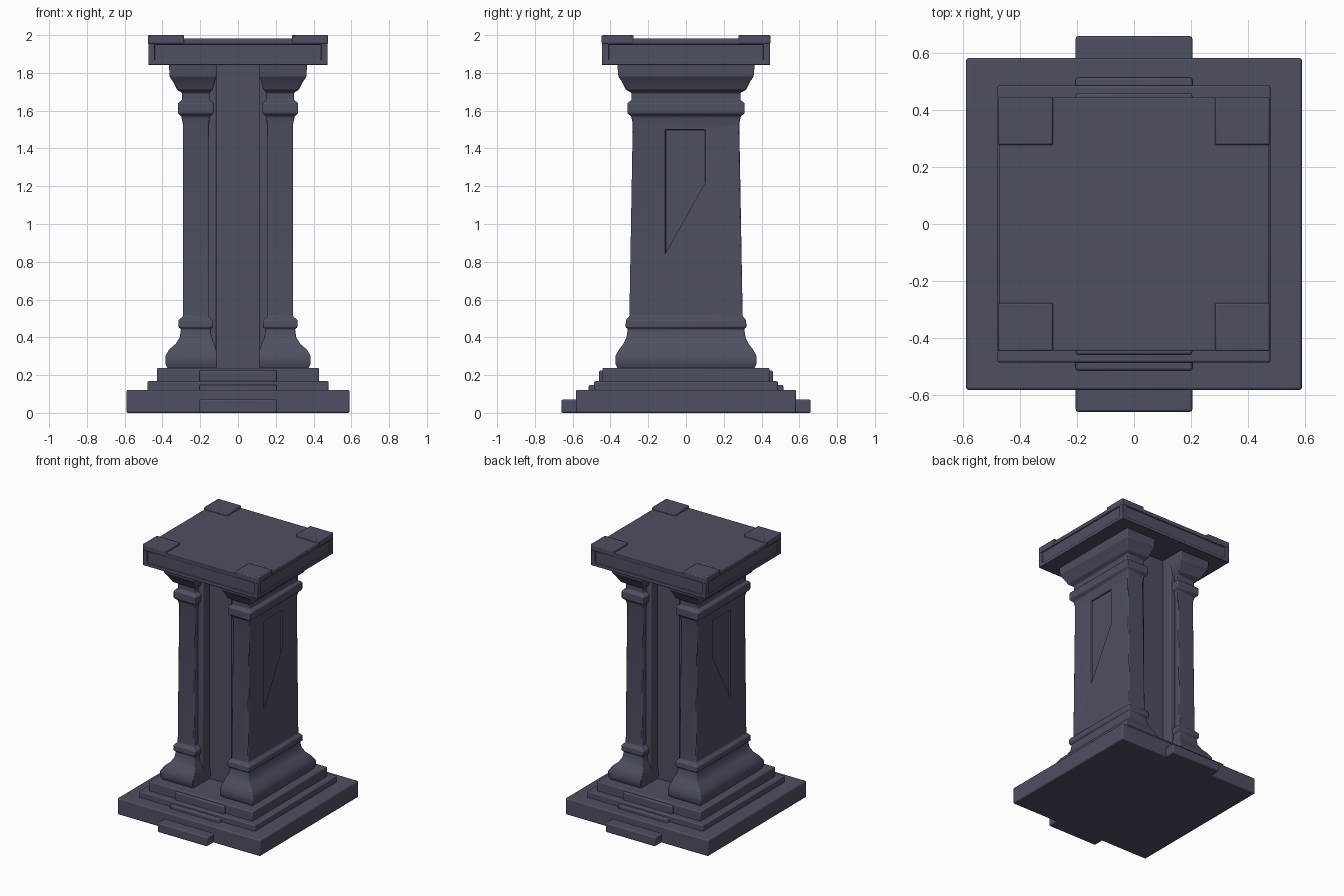
import bpy, bmesh

cube = bpy.data.objects.get("Cube")
if cube:
    bpy.data.objects.remove(cube, do_unlink=True)

COLOUR = (0.075, 0.08, 0.122, 1)
slate = bpy.data.materials.new("dark slate")
slate.diffuse_color = COLOUR
slate.use_nodes = True
slate.node_tree.nodes["Principled BSDF"].inputs["Base Color"].default_value = COLOUR


def add_object(name, bm):
    bmesh.ops.recalc_face_normals(bm, faces=bm.faces)
    mesh = bpy.data.meshes.new(name)
    bm.to_mesh(mesh)
    bm.free()
    mesh.materials.append(slate)
    obj = bpy.data.objects.new(name, mesh)
    bpy.context.collection.objects.link(obj)
    return obj


def box_into(bm, x, y, z):
    """Add a box spanning the (low, high) ranges x, y, z."""
    verts = bmesh.ops.create_cube(bm, size=1)["verts"]
    for v in verts:
        for i, (low, high) in enumerate((x, y, z)):
            v.co[i] = (low + high) / 2 + v.co[i] * (high - low)


def finish(obj, width=0.008):
    bevel = obj.modifiers.new("worn edges", "BEVEL")
    bevel.width = width
    bevel.segments = 2
    bevel.limit_method = "ANGLE"
    bpy.ops.object.select_all(action="DESELECT")
    obj.select_set(True)
    bpy.context.view_layer.objects.active = obj
    bpy.ops.object.shade_smooth_by_angle()


def block(name, half_x, half_y, z, width=0.008):
    bm = bmesh.new()
    box_into(bm, (-half_x, half_x), (-half_y, half_y), z)
    obj = add_object(name, bm)
    finish(obj, width)
    return obj


def cut(obj, boxes):
    """Carve shallow panels from an object, before its edges are bevelled."""
    bm = bmesh.new()
    for b in boxes:
        box_into(bm, *b)
    cutter = add_object(obj.name + "_cutter", bm)
    cutter.hide_render = True
    cutter.hide_viewport = True
    mod = obj.modifiers.new("panels", "BOOLEAN")
    mod.operation = "DIFFERENCE"
    mod.solver = "EXACT"
    mod.object = cutter


# Stepped base, with a narrow tread at the front and back of each step
block("base_slab", 0.59, 0.583, (0, 0.122))
block("base_tread", 0.205, 0.66, (0, 0.07))
block("middle_step", 0.48, 0.487, (0.11, 0.168))
block("middle_tread", 0.205, 0.515, (0.11, 0.148))
block("upper_step", 0.43, 0.443, (0.16, 0.238))
block("upper_tread", 0.205, 0.46, (0.16, 0.225))

# Recessed wall between the pillars, with set-back strips beside it
block("core_wall", 0.2, 0.17, (0.23, 1.85))
for name, sign in (("left_strip", 1), ("right_strip", -1)):
    bm = bmesh.new()
    ends = sorted((0.115 * sign, 0.2 * sign))
    box_into(bm, ends, (-0.25, 0.25), (0.23, 1.85))
    finish(add_object(name, bm))

# Pillar moulding: height, outer x, inner x, half depth
PROFILE = [
    (0.235, 0.372, 0.115, 0.362), (0.26, 0.385, 0.11, 0.374),
    (0.30, 0.385, 0.11, 0.374), (0.335, 0.365, 0.115, 0.355),
    (0.365, 0.33, 0.125, 0.332), (0.40, 0.308, 0.14, 0.315),
    (0.445, 0.302, 0.145, 0.308), (0.452, 0.315, 0.132, 0.32),
    (0.492, 0.315, 0.132, 0.318), (0.51, 0.292, 0.155, 0.3),
    (1.53, 0.292, 0.155, 0.282), (1.57, 0.3, 0.148, 0.29),
    (1.585, 0.318, 0.13, 0.31), (1.642, 0.318, 0.13, 0.31),
    (1.655, 0.296, 0.15, 0.288), (1.695, 0.296, 0.15, 0.288),
    (1.71, 0.322, 0.135, 0.318), (1.755, 0.345, 0.122, 0.34),
    (1.78, 0.362, 0.115, 0.358), (1.85, 0.366, 0.112, 0.364),
]
for name, sign in (("left_pillar", 1), ("right_pillar", -1)):
    bm = bmesh.new()
    rings = []
    for z, outer, inner, depth in PROFILE:
        corners = ((inner, -depth), (outer, -depth), (outer, depth), (inner, depth))
        rings.append([bm.verts.new((x * sign, y, z)) for x, y in corners])
    for low, high in zip(rings, rings[1:]):
        for i in range(4):
            j = (i + 1) % 4
            bm.faces.new((low[i], low[j], high[j], high[i]))
    bm.faces.new(rings[0])
    bm.faces.new(rings[-1])
    pillar = add_object(name, bm)
    side = sorted((0.28 * sign, 0.4 * sign))
    cut(pillar, [(side, (-0.108, 0.102), (0.52, 1.5))])
    finish(pillar, 0.006)

# Top slab with a framed recess on every side
bm = bmesh.new()
box_into(bm, (-0.475, 0.475), (-0.445, 0.445), (1.842, 1.982))
top = add_object("top_slab", bm)
Z = (1.868, 1.952)
panels = []
for s in (1, -1):
    panels.append(((-0.44, 0.44), sorted((0.437 * s, 0.5 * s)), Z))
    panels.append((sorted((0.467 * s, 0.5 * s)), (-0.41, 0.41), Z))
cut(top, panels)
finish(top, 0.005)

# Raised corner pads on the top
bm = bmesh.new()
for sx in (1, -1):
    for sy in (1, -1):
        box_into(bm, sorted((0.285 * sx, 0.477 * sx)),
                 sorted((0.278 * sy, 0.447 * sy)), (1.955, 2.0))
finish(add_object("corner_pads", bm), 0.006)
